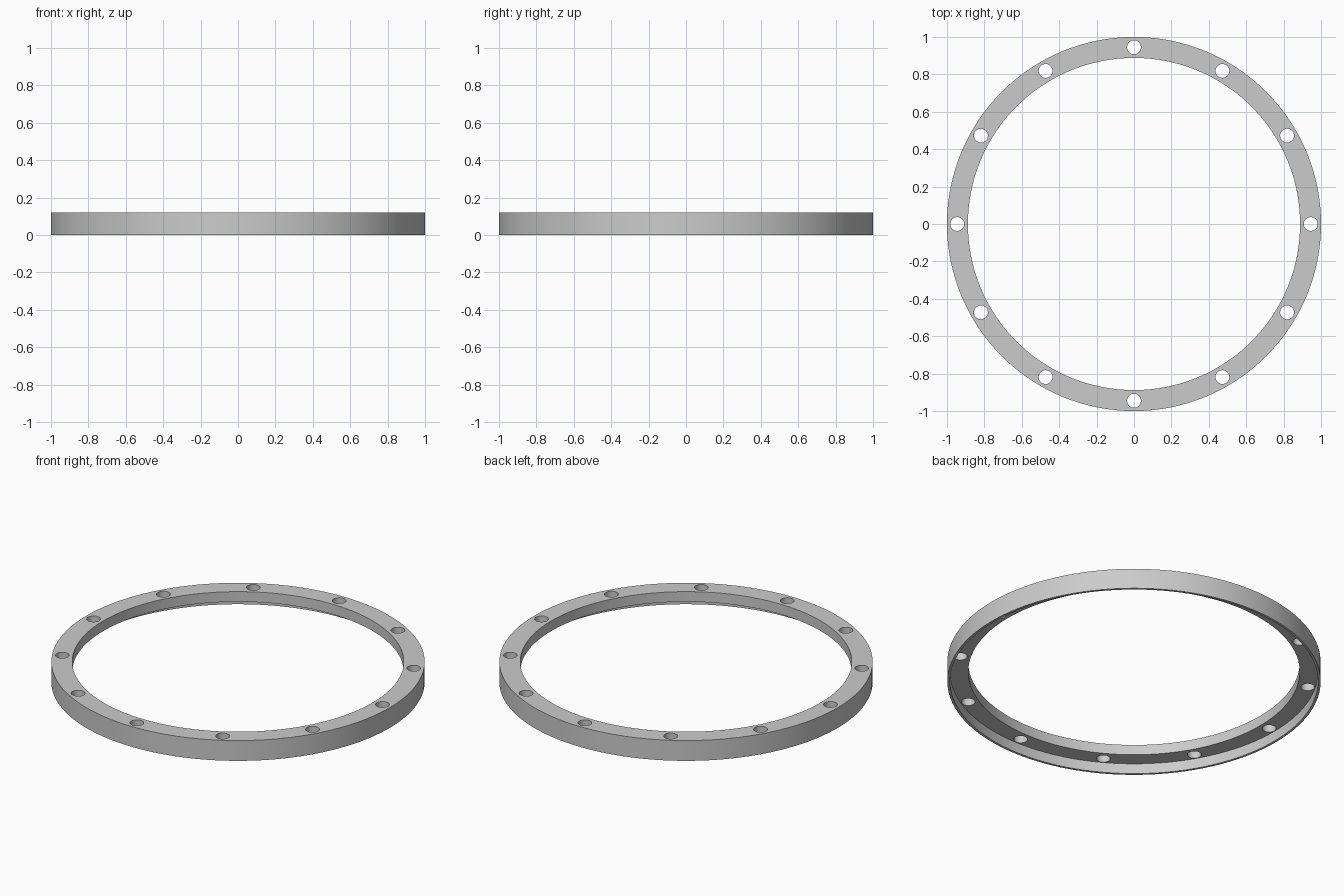
import bpy, bmesh
from math import cos, sin, radians, tau

OUTER, SKIRT, INNER = 1.0, 0.986, 0.888   # radii of outer wall, skirt inside, opening
HEIGHT, FLANGE_Z = 0.12, 0.06             # full height, underside of flange
BOLT_R, HOLE_R, HOLES = 0.945, 0.037, 12
SEGMENTS = 128

cube = bpy.data.objects.get("Cube")
if cube:
    bpy.data.objects.remove(cube, do_unlink=True)

# Single plain grey metal
grey = bpy.data.materials.new("light grey metal")
grey.use_nodes = True
colour = (0.6, 0.6, 0.6, 1)
grey.diffuse_color = colour
grey.node_tree.nodes["Principled BSDF"].inputs["Base Color"].default_value = colour


def make_object(name, bm):
    bmesh.ops.recalc_face_normals(bm, faces=bm.faces)
    mesh = bpy.data.meshes.new(name)
    bm.to_mesh(mesh)
    bm.free()
    mesh.materials.append(grey)
    obj = bpy.data.objects.new(name, mesh)
    bpy.context.collection.objects.link(obj)
    return obj


def lathe(name, profile):
    """Revolve a closed (radius, z) profile about the z axis."""
    bm = bmesh.new()
    rings = [[bm.verts.new((r * cos(tau * i / SEGMENTS), r * sin(tau * i / SEGMENTS), z))
              for r, z in profile] for i in range(SEGMENTS)]
    for i, ring in enumerate(rings):
        following = rings[(i + 1) % SEGMENTS]
        for j in range(len(profile)):
            k = (j + 1) % len(profile)
            bm.faces.new((ring[j], following[j], following[k], ring[k]))
    return make_object(name, bm)


# Flange with a thin skirt hanging from its outer edge
ring = lathe("flanged_ring", [(INNER, HEIGHT), (OUTER, HEIGHT), (OUTER, 0),
                              (SKIRT, 0), (SKIRT, FLANGE_Z), (INNER, FLANGE_Z)])

# Bolt hole cutters, evenly spaced round the flange
bm = bmesh.new()
for i in range(HOLES):
    a = tau * i / HOLES
    made = bmesh.ops.create_cone(bm, cap_ends=True, segments=32,
                                 radius1=HOLE_R, radius2=HOLE_R, depth=0.2)
    bmesh.ops.translate(bm, verts=made["verts"],
                        vec=(BOLT_R * cos(a), BOLT_R * sin(a), HEIGHT))
cutter = make_object("bolt_hole_cutter", bm)
cutter.hide_render = True

cut = ring.modifiers.new("bolt holes", 'BOOLEAN')
cut.operation = 'DIFFERENCE'
cut.solver = 'EXACT'
cut.object = cutter

# Apply the cut, drop the helper and smooth the curved walls
bpy.ops.object.select_all(action='DESELECT')
ring.select_set(True)
bpy.context.view_layer.objects.active = ring
bpy.ops.object.modifier_apply(modifier=cut.name)
bpy.data.objects.remove(cutter, do_unlink=True)
bpy.ops.object.shade_smooth_by_angle(angle=radians(30))
